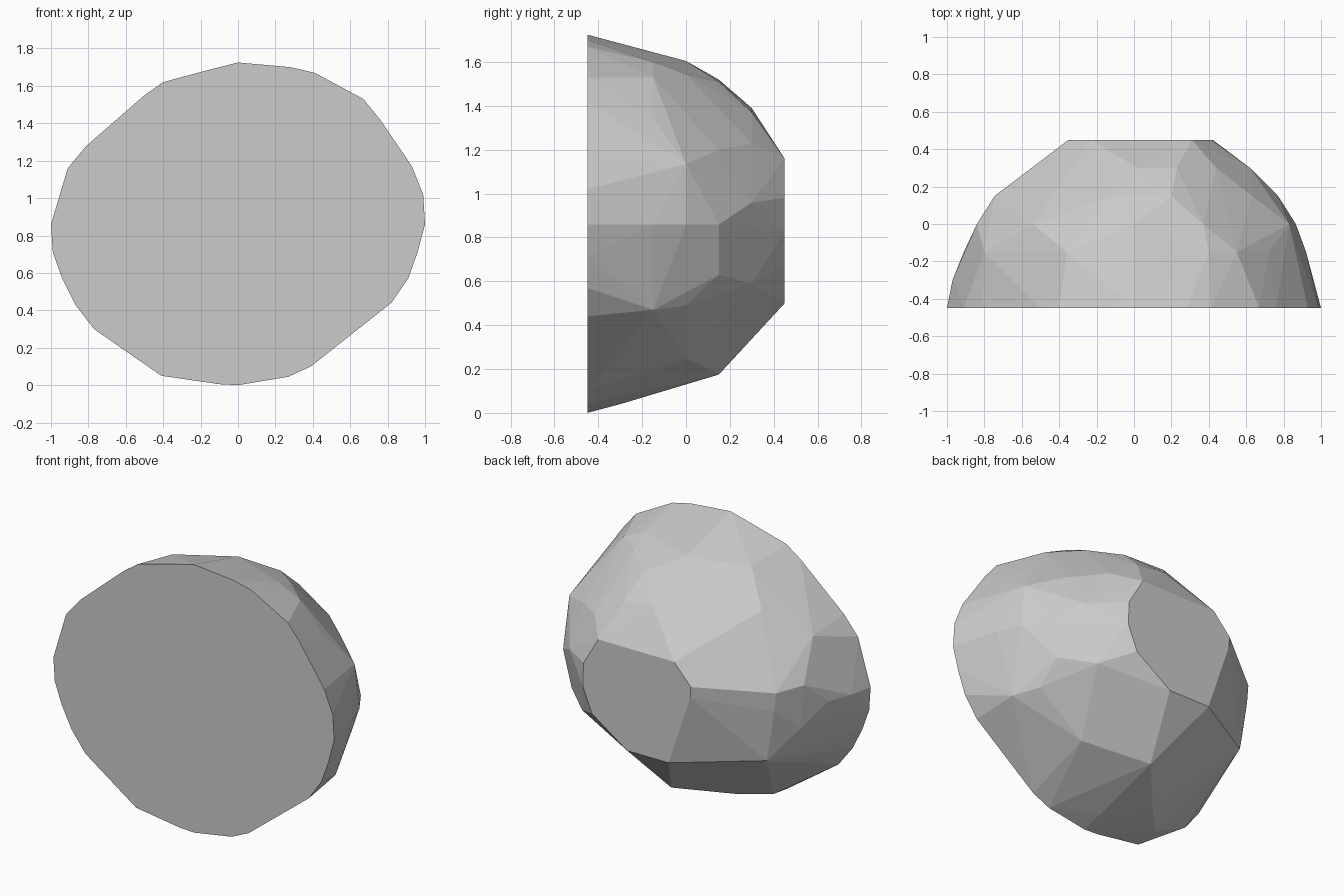
import bpy, bmesh

# Flat front outline (x, z) at y = -0.45
FRONT = [(0, 1.725), (.28, 1.70), (.41, 1.67), (.67, 1.53), (.76, 1.42), (.93, 1.17),
         (.99, 1.02), (1, .86), (.96, .71), (.91, .57), (.82, .44), (.39, .10),
         (.27, .045), (0, 0), (-.10, .005), (-.41, .05), (-.77, .30), (-.87, .43),
         (-.94, .57), (-.99, .71), (-1, .86), (-.91, 1.16), (-.81, 1.28),
         (-.50, 1.55), (-.40, 1.62), (-.14, 1.69)]

# Bulging sections behind it, thinning toward the back
MID = {
    -.30: [(-.97, .86), (-.41, .07), (0, .04)],
    -.15: [(.92, .86), (.72, 1.34), (.40, 1.60), (.55, 1.53), (.80, .47), (-.91, .86),
           (-.80, 1.25), (-.36, 1.58), (-.27, .09), (0, 1.64)],
    0: [(.865, .86), (.83, 1.135), (.37, 1.545), (0, 1.605), (.72, .49), (.40, .25),
        (-.84, 1.0), (-.54, 1.40), (-.82, .72)],
    .15: [(.77, .86), (.63, 1.2), (.71, .63), (0, .175), (-.10, 1.52), (.2, 1.51),
          (-.745, .98), (-.735, .86), (-.68, .53)],
    .30: [(.62, .96), (.53, .59), (.44, 1.23), (.23, 1.37), (.02, 1.39)],
}

# Small flat back facet at y = 0.45
BACK = [(.31, 1.16), (-.23, 1.16), (-.35, 1.03), (-.345, .96), (-.19, .5),
        (.105, .5), (.355, .67), (.42, .83), (.415, .98)]

# Wrap all sections in one faceted convex skin
bm = bmesh.new()
for y, ring in {-.45: FRONT, **MID, .45: BACK}.items():
    for x, z in ring:
        bm.verts.new((x, y, z))
hull = bmesh.ops.convex_hull(bm, input=bm.verts[:])
inside = {v for v in hull["geom_interior"] + hull["geom_unused"]
          if isinstance(v, bmesh.types.BMVert)}
bmesh.ops.delete(bm, geom=list(inside), context='VERTS')
bmesh.ops.dissolve_limit(bm, angle_limit=.01, verts=bm.verts[:], edges=bm.edges[:])
bmesh.ops.recalc_face_normals(bm, faces=bm.faces[:])

mesh = bpy.data.meshes.new("half_boulder")
bm.to_mesh(mesh)
bm.free()
bpy.context.collection.objects.link(bpy.data.objects.new("half_boulder", mesh))
